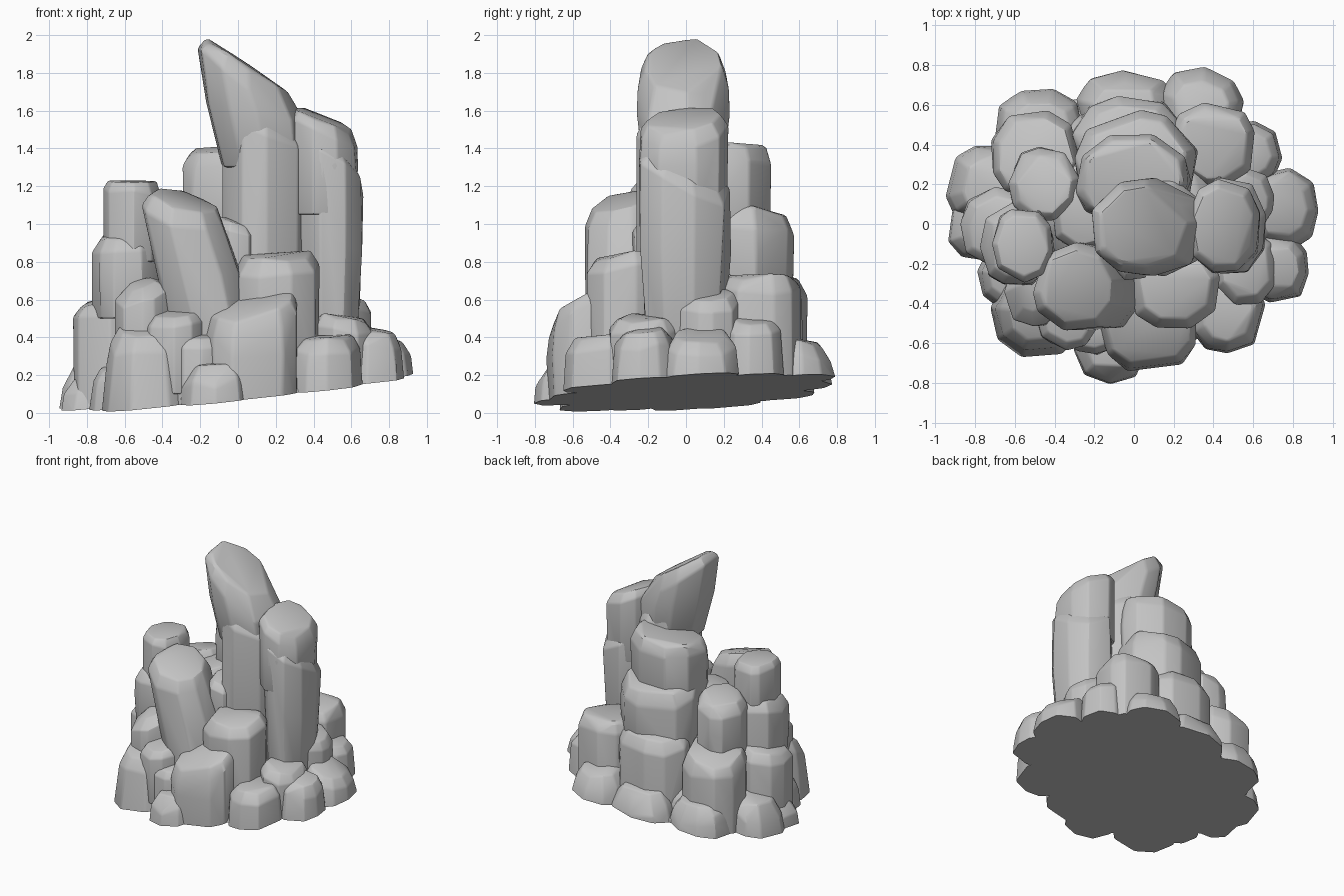
import bpy, bmesh, math, random
from mathutils import Vector

default = bpy.data.objects.get("Cube")
if default:
    bpy.data.objects.remove(default)

stone = bpy.data.materials.new("grey stone")
stone.use_nodes = True
grey = (0.55, 0.55, 0.55, 1)
stone.diffuse_color = grey
stone.node_tree.nodes["Principled BSDF"].inputs["Base Color"].default_value = grey

# Sloping ground plane that trims every stone
ground_point = Vector((0, 0, 0.11))
ground_normal = Vector((-0.1, -0.06, 1)).normalized()
rng = random.Random(5)


def unit_ring(sides):
    """Irregular polygon that exactly fills the square from -1 to 1."""
    turn = rng.uniform(0, math.tau)
    ring = []
    for i in range(sides):
        a = turn + math.tau * (i + rng.uniform(-0.25, 0.25)) / sides
        c, s = math.cos(a), math.sin(a)
        ring.append([math.copysign(abs(c) ** 0.9, c), math.copysign(abs(s) ** 0.9, s)])
    for axis in (0, 1):
        low, high = min(p[axis] for p in ring), max(p[axis] for p in ring)
        for p in ring:
            p[axis] = 2 * (p[axis] - low) / (high - low) - 1
    return ring


def rock(name, xs, ys, zs, slope=(0, 0), lean=(0, 0), foot=0.97, taper=0.0, crown=0.76, sides=9):
    """Chiselled stone: spans in x and y, foot and top heights, slope of the top, shift of the foot."""
    cx, cy = sum(xs) / 2, sum(ys) / 2
    rx, ry = (xs[1] - xs[0]) / 2, (ys[1] - ys[0]) / 2
    bottom, top = zs
    chamfer = min(0.35 * min(rx, ry), 0.3 * (top - bottom))
    ring = unit_ring(sides)
    bm = bmesh.new()
    # Foot, waist, shoulder and crown rings: scale, height fraction, drop below the top
    for scale, t, drop in ((foot, 0, 0), (1, 0.55, 0), (0.98, 1, chamfer), (crown, 1, 0)):
        for u, v in ring:
            wobble = scale * (1 - taper * t) * (1.01 - rng.uniform(0, 0.05))
            dx, dy = u * rx * wobble, v * ry * wobble
            z = bottom + (top - bottom) * t - drop
            z += t * t * (slope[0] * dx + slope[1] * dy) + rng.uniform(-0.25, 0.25) * chamfer * t
            bm.verts.new((cx + dx + lean[0] * (1 - t), cy + dy + lean[1] * (1 - t), z))
    hull = bmesh.ops.convex_hull(bm, input=bm.verts[:])
    spare = {g for g in hull["geom_interior"] + hull["geom_unused"] if isinstance(g, bmesh.types.BMVert)}
    bmesh.ops.delete(bm, geom=list(spare), context="VERTS")
    bmesh.ops.dissolve_limit(bm, angle_limit=math.radians(5), verts=bm.verts[:], edges=bm.edges[:])
    # Worn edges
    sharp = [e for e in bm.edges if len(e.link_faces) == 2 and e.calc_face_angle() > 0.3]
    bmesh.ops.bevel(bm, geom=sharp, offset=0.06 * min(rx, ry), segments=2, profile=0.5,
                    affect="EDGES", clamp_overlap=True)
    # Flat underside
    bmesh.ops.bisect_plane(bm, geom=bm.verts[:] + bm.edges[:] + bm.faces[:],
                           plane_co=ground_point, plane_no=ground_normal, clear_inner=True)
    bmesh.ops.holes_fill(bm, edges=[e for e in bm.edges if e.is_boundary], sides=0)
    bmesh.ops.recalc_face_normals(bm, faces=bm.faces[:])
    mesh = bpy.data.meshes.new(name)
    bm.to_mesh(mesh)
    bm.free()
    mesh.materials.append(stone)
    obj = bpy.data.objects.new(name, mesh)
    bpy.context.collection.objects.link(obj)
    bpy.ops.object.select_all(action="DESELECT")
    obj.select_set(True)
    bpy.context.view_layer.objects.active = obj
    bpy.ops.object.shade_smooth_by_angle(angle=math.radians(22))


def foot_rock(name, xs, ys, top, slope=(0, 0), taper=0.14):
    """Low stone of the outer ring, widest where it meets the ground."""
    rock(name, xs, ys, (0, top), slope, foot=1.02, taper=taper, crown=0.72)


# Hidden heart of the pile
rock("footing", (-.8, .8), (-.64, .68), (-.1, .24), slope=(.1, .06), sides=14)
rock("inner_mound", (-.68, .66), (-.5, .58), (-.1, .46), foot=1.05, sides=12)
rock("inner_core", (-.5, .5), (-.3, .42), (.2, .72), sides=12)

# Tall spire and its twin columns
rock("spire_tip", (-.22, .32), (-.27, .24), (1.3, 1.83), slope=(-.7, 0), lean=(.09, 0), foot=.84, crown=.8)
rock("spire_column", (-.09, .37), (-.27, .23), (.3, 1.54), slope=(-.3, -.1))
rock("twin_column_top", (.26, .64), (-.25, .23), (1.05, 1.56), slope=(-.45, .1), crown=.82)
rock("twin_column", (.29, .67), (-.26, .24), (.3, 1.33), slope=(-.5, -.5), foot=.82)
rock("spire_side_chip", (-.12, .1), (-.29, .05), (.5, 1.01), slope=(-.3, .1))

# Stacked column at the back
rock("back_column_top", (-.3, .29), (-.02, .46), (.9, 1.4), slope=(.06, 0), crown=.86)
rock("back_column_middle", (-.31, .32), (.02, .58), (.6, 1.08), slope=(0, -.1), crown=.84)
rock("back_column_lower", (-.32, .27), (.2, .65), (.1, .73), slope=(0, -.2))
rock("back_left_block", (.16, .62), (.18, .62), (.1, .72), crown=.8)

# Stacked column on the right
rock("right_column_top", (-.72, -.4), (-.3, .08), (.8, 1.23), slope=(-.05, 0), crown=.82)
rock("right_column_middle", (-.78, -.4), (-.31, .12), (.5, .94), slope=(.1, .1))
rock("right_column_lower", (-.88, -.48), (-.24, .19), (0, .6), slope=(.2, 0))
rock("right_rear_column", (-.64, -.27), (.01, .39), (.5, 1.01), slope=(.2, -.2))
rock("right_rear_block", (-.72, -.26), (.1, .58), (0, .64), slope=(.1, -.2), crown=.82)
rock("inner_shard", (-.42, -.1), (-.15, .22), (.5, 1), slope=(.2, .1))

# Leaning column at the front
rock("leaning_column", (-.52, -.06), (-.55, -.08), (.3, 1.12), slope=(-.22, .22), lean=(.17, 0),
     foot=.95, crown=.8)

# Front stones
rock("front_block", (-.19, .33), (-.74, -.21), (0, .59), slope=(.3, .35), crown=.86)
rock("front_upper_block", (-.03, .44), (-.53, -.1), (.2, .83), slope=(.05, .1))
rock("front_wedge", (-.66, -.36), (-.52, -.2), (.2, .68), slope=(.3, .3), crown=.5)
rock("front_knuckle", (-.5, -.17), (-.64, -.28), (.1, .53), slope=(.1, .15))
rock("front_gap_stone", (-.36, -.06), (-.66, -.36), (0, .4))
foot_rock("front_right_boulder", (-.72, -.26), (-.67, -.22), .45, slope=(.1, .3))
foot_rock("front_foot_stone", (-.31, .08), (-.81, -.42), .25, slope=(.05, .1), taper=.08)
foot_rock("front_left_foot_stone", (.28, .67), (-.66, -.22), .4, slope=(0, .1), taper=.06)

# Left side stones
foot_rock("left_front_foot", (.54, .9), (-.41, -.04), .43, slope=(-.15, .1))
foot_rock("left_foot", (.54, .95), (-.14, .3), .42, slope=(-.3, 0))
foot_rock("left_rear_foot", (.4, .76), (.18, .53), .5, slope=(-.2, 0))
rock("left_front_shelf", (.4, .73), (-.41, -.02), (.1, .5), slope=(-.2, .05))
rock("left_shelf", (.42, .71), (-.05, .29), (.1, .63), slope=(-.3, 0))

# Ring of low stones round the back and right
foot_rock("back_left_foot", (.11, .57), (.36, .81), .38, slope=(0, -.2))
foot_rock("back_foot", (-.31, .23), (.36, .79), .33, slope=(0, -.2))
foot_rock("back_right_foot", (-.71, -.22), (.26, .69), .32, slope=(0, -.2))
foot_rock("right_rear_foot", (-.95, -.5), (-.02, .4), .28, slope=(.2, 0))
foot_rock("right_foot", (-.94, -.56), (-.19, .14), .2, slope=(.2, 0))
foot_rock("right_front_foot", (-.79, -.48), (-.42, -.08), .25, slope=(.2, .1))
